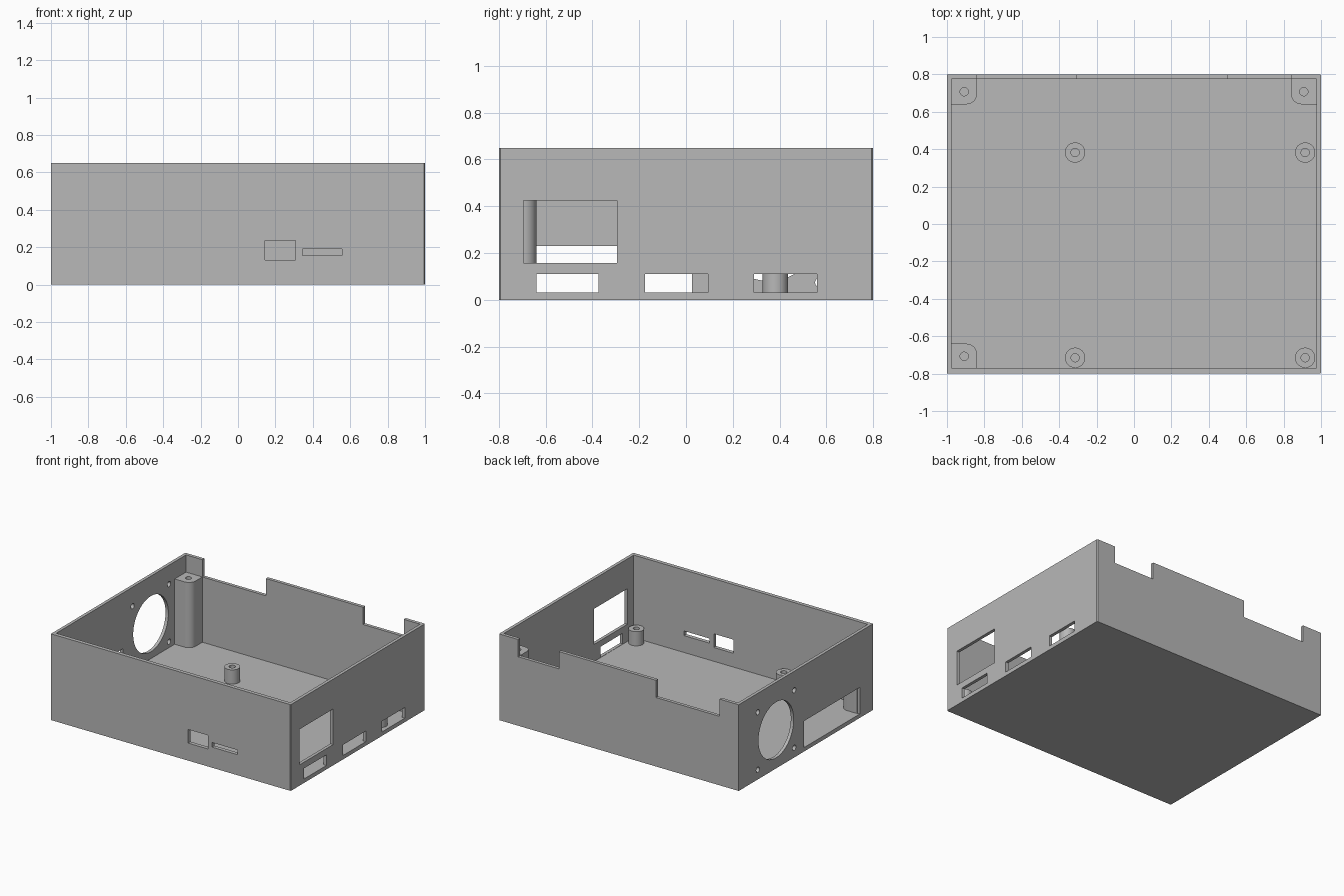
import bpy, bmesh, math
from mathutils import Vector

if "Cube" in bpy.data.objects:
    bpy.data.objects.remove(bpy.data.objects["Cube"])

grey = bpy.data.materials.new("plain grey")
grey.diffuse_color = (0.48, 0.48, 0.48, 1)
grey.use_nodes = True
grey.node_tree.nodes["Principled BSDF"].inputs["Base Color"].default_value = grey.diffuse_color

FLOOR, TOP, WALL_X, Y_MIN, Y_MAX = 0.028, 0.65, 0.976, -0.771, 0.775


def rect(a0, a1, b0, b1):
    return [(a0, b0), (a1, b0), (a1, b1), (a0, b1)]


def circle(a, b, r, n):
    return [(a + r * math.cos(math.tau * i / n), b + r * math.sin(math.tau * i / n)) for i in range(n)]


def prism(bm, pts, lo, hi, axis='Z'):
    """Extrude a 2D outline from lo to hi along an axis."""
    place = {'X': lambda a, b, c: (c, a, b),
             'Y': lambda a, b, c: (a, c, b),
             'Z': lambda a, b, c: (a, b, c)}[axis]
    bottom = [bm.verts.new(place(a, b, lo)) for a, b in pts]
    top = [bm.verts.new(place(a, b, hi)) for a, b in pts]
    bm.faces.new(bottom)
    bm.faces.new(top)
    for i in range(len(pts)):
        j = (i + 1) % len(pts)
        bm.faces.new((bottom[i], bottom[j], top[j], top[i]))


def make(name, *prisms):
    """One object out of several prisms."""
    bm = bmesh.new()
    for p in prisms:
        prism(bm, *p)
    bmesh.ops.recalc_face_normals(bm, faces=bm.faces)
    me = bpy.data.meshes.new(name)
    bm.to_mesh(me)
    bm.free()
    me.materials.append(grey)
    ob = bpy.data.objects.new(name, me)
    bpy.context.collection.objects.link(ob)
    return ob


def activate(ob):
    bpy.ops.object.select_all(action='DESELECT')
    ob.select_set(True)
    bpy.context.view_layer.objects.active = ob


def cut(ob, *prisms):
    """Subtract prisms from an object."""
    cutter = make("cutter", *prisms)
    mod = ob.modifiers.new("cut", 'BOOLEAN')
    mod.operation, mod.solver, mod.object = 'DIFFERENCE', 'EXACT', cutter
    activate(ob)
    bpy.ops.object.modifier_apply(modifier=mod.name)
    bpy.data.objects.remove(cutter)


def smooth(ob):
    activate(ob)
    bpy.ops.object.shade_smooth_by_angle(angle=math.radians(30))


# Hollow case body, slightly eased on the right-hand corners
e = 0.006
case = make("case_body", ([(-1, -0.8), (1 - e, -0.8), (1, -0.8 + e), (1, 0.8 - e), (1 - e, 0.8), (-1, 0.8)], 0, TOP))
cut(case, (rect(-WALL_X, WALL_X, Y_MIN, Y_MAX), FLOOR, 0.8))

# Openings through the walls
right = [rect(-0.695, -0.295, 0.157, 0.425), rect(-0.64, -0.375, 0.03, 0.11),
         rect(-0.175, 0.095, 0.03, 0.11), rect(0.29, 0.56, 0.03, 0.11)]
front = [rect(0.145, 0.308, 0.132, 0.235), rect(0.344, 0.557, 0.155, 0.19)]
notches = [rect(-0.84, -0.31, 0.52, 0.8), rect(0.50, 0.84, 0.52, 0.8)]
fan_y, fan_z, d = 0.355, 0.29, 0.217
left = [rect(-0.643, 0.025, 0.03, 0.23), circle(fan_y, fan_z, 0.21, 64)]
left += [circle(fan_y + sy * d, fan_z + sz * d, 0.02, 16) for sy in (-1, 1) for sz in (-1, 1)]
cut(case,
    *[(p, 0.95, 1.05, 'X') for p in right],
    *[(p, -1.05, -0.95, 'X') for p in left],
    *[(p, -0.85, -0.75, 'Y') for p in front],
    *[(p, 0.75, 0.85, 'Y') for p in notches])
smooth(case)

# Corner screw posts with one rounded inner corner
r = 0.055
for name, sx, sy in (("back_left_post", -1, 1), ("back_right_post", 1, 1), ("front_left_post", -1, -1)):
    arc = [(0.84 + r - r * math.cos(t), 0.64 + r - r * math.sin(t))
           for t in (math.pi / 2 * i / 8 for i in range(9))]
    pts = [(0.98, 0.64), (0.98, 0.778), (0.84, 0.778)] + arc
    post = make(name, ([(sx * x, sy * y) for x, y in pts], 0.015, 0.52))
    cut(post, (circle(sx * 0.908, sy * 0.707, 0.022, 24), 0.1, 0.6))
    smooth(post)

# Round board standoffs with screw holes
for x, side in ((-0.315, "left"), (0.915, "right")):
    for y, end in ((0.382, "back"), (-0.715, "front")):
        standoff = make(f"{end}_{side}_standoff", (circle(x, y, 0.054, 32), 0.015, 0.135))
        cut(standoff, (circle(x, y, 0.022, 24), 0.03, 0.2))
        smooth(standoff)
